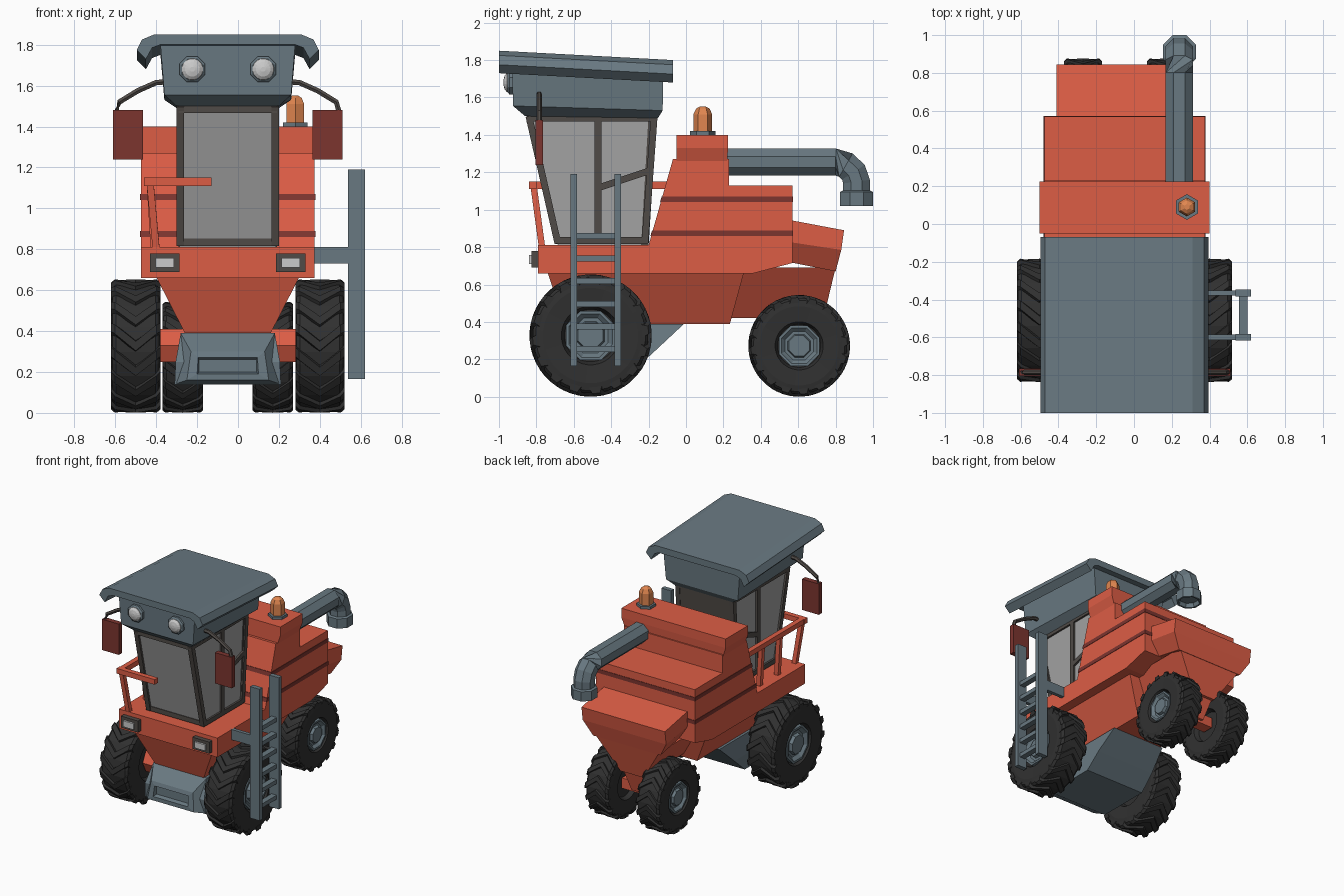
import bpy, bmesh
from math import sin, cos, pi, sqrt
from mathutils import Vector

if "Cube" in bpy.data.objects:
    bpy.data.objects.remove(bpy.data.objects["Cube"])

C = -0.05  # symmetry plane of the vehicle (the ladder widens the right side)


def material(name, r, g, b):
    m = bpy.data.materials.new(name)
    m.diffuse_color = (r, g, b, 1)
    m.use_nodes = True
    m.node_tree.nodes["Principled BSDF"].inputs["Base Color"].default_value = m.diffuse_color
    return m


RED = material("red_paint", 0.72, 0.11, 0.06)
DARK = material("dark_red", 0.2, 0.035, 0.028)
STEEL = material("blue_grey", 0.14, 0.19, 0.22)
RUBBER = material("rubber", 0.03, 0.03, 0.03)
GLASS = material("glass", 0.36, 0.36, 0.36)
TRIM = material("trim", 0.08, 0.07, 0.063)
LENS = material("lens", 0.65, 0.65, 0.62)
ORANGE = material("orange", 0.75, 0.24, 0.08)


def loft(name, mat, *shells):
    """Each shell is a list of rings with equal point counts, capped at both ends."""
    bm = bmesh.new()
    for rings in shells:
        vs = [[bm.verts.new(p) for p in ring] for ring in rings]
        n = len(vs[0])
        for a, b in zip(vs, vs[1:]):
            for i in range(n):
                j = (i + 1) % n
                bm.faces.new((a[i], a[j], b[j], b[i]))
        bm.faces.new(vs[0])
        bm.faces.new(vs[-1])
    bmesh.ops.recalc_face_normals(bm, faces=bm.faces)
    me = bpy.data.meshes.new(name)
    bm.to_mesh(me)
    bm.free()
    me.materials.append(mat)
    ob = bpy.data.objects.new(name, me)
    bpy.context.collection.objects.link(ob)
    return ob


def rect(hx, y0, y1, z0, z1=None, x=C):
    z1 = z0 if z1 is None else z1
    return [(x - hx, y0, z0), (x + hx, y0, z0), (x + hx, y1, z1), (x - hx, y1, z1)]


def box(name, mat, x0, x1, y0, y1, z0, z1):
    x, h = (x0 + x1) / 2, (x1 - x0) / 2
    return loft(name, mat, [rect(h, y0, y1, z0, x=x), rect(h, y0, y1, z1, x=x)])


def prism(name, mat, hx, yz):
    """Side profile extruded across the vehicle."""
    return loft(name, mat, [[(C + s * hx, y, z) for y, z in yz] for s in (-1, 1)])


def sweep(name, mat, path, r, n=4):
    pts = [Vector(p) for p in path]
    rings = []
    for i, p in enumerate(pts):
        t = (pts[min(i + 1, len(pts) - 1)] - pts[max(i - 1, 0)]).normalized()
        ref = Vector((0, 0, 1)) if abs(t.x) > 0.6 or abs(t.y) > 0.9 else Vector((1, 0, 0))
        u = (ref - t * ref.dot(t)).normalized()
        v = t.cross(u)
        rings.append([p + r * (u * cos(a) + v * sin(a))
                      for a in [2 * pi * (k + 0.5) / n for k in range(n)]])
    return loft(name, mat, rings)


def turned(name, mat, centre, axis, profile, n):
    """Solid of revolution; profile lists (distance along axis, radius)."""
    k = "xyz".index(axis)
    rings = []
    for d, r in profile:
        ring = []
        for i in range(n):
            a = 2 * pi * (i + 0.5) / n
            p = Vector(centre)
            p[k] += d
            p[(k + 1) % 3] += r * cos(a)
            p[(k + 2) % 3] += r * sin(a)
            ring.append(p)
        rings.append(ring)
    return loft(name, mat, rings)


# Wheels with chevron lugs and octagonal hubs
def wheel(name, x, y, R, h, hub):
    side = 1 if x > C else -1
    half = [(h * 0.6, hub), (h * 0.95, hub * 1.12), (h, R * 0.78), (h * 0.95, R * 0.9), (h * 0.8, R * 0.945)]
    prof = [(-d, r) for d, r in half] + half[::-1]
    turned(name + "_tyre", RUBBER, (x, y, R), "x", prof, 32)
    lugs = []
    for i in range(16):
        a0 = 2 * pi * i / 16
        rings = []
        for f, top in ((-1, 0.95), (-0.85, 1), (0, 1), (0.85, 1), (1, 0.95)):
            a = a0 + 0.3 * abs(f)
            rings.append([(x + f * h, y - R * r * cos(a + d), R + R * r * sin(a + d))
                          for r, d in ((0.85, -0.12), (top, -0.07), (top, 0.07), (0.85, 0.12))])
        lugs.append(rings)
    loft(name + "_lugs", RUBBER, *lugs)
    turned(name + "_hub", STEEL, (x, y, R), "x",
           [(side * h * d, hub * r) for d, r in
            ((0.4, 1), (0.9, 1.02), (0.9, 0.9), (0.7, 0.72), (0.7, 0.58), (0.9, 0.52))], 8)


for s, tag in ((-1, "left"), (1, "right")):
    wheel("front_wheel_" + tag, C + s * 0.45, -0.51, 0.327, 0.12, 0.14)
    wheel("rear_wheel_" + tag, C + s * 0.22, 0.605, 0.272, 0.1, 0.115)

# Axles
prism("front_axle", RED, 0.36, [(-0.55, 0.25), (-0.47, 0.25), (-0.43, 0.33), (-0.47, 0.41), (-0.55, 0.41), (-0.59, 0.33)])
box("rear_axle", RED, C - 0.15, C + 0.15, 0.56, 0.65, 0.24, 0.32)

# Main body, stripes, roof block and hulls
prism("main_body", RED, 0.425, [(-0.79, 0.66), (-0.79, 0.81), (-0.2, 0.81), (-0.07, 1.27), (0.23, 1.27),
                                (0.23, 1.13), (0.57, 1.13), (0.57, 0.715), (0.36, 0.66)])
for z in (0.86, 1.04):
    y0 = -0.204 + (z - 0.81) * 0.283
    prism("body_stripe", DARK, 0.428, [(y0, z), (y0 + 0.0085, z + 0.03), (0.573, z + 0.03), (0.573, z)])
loft("engine_cover", RED, [rect(0.425, -0.05, 0.22, 1.26), rect(0.45, -0.05, 0.225, 1.33), rect(0.45, -0.05, 0.225, 1.4)])
loft("belly", RED, [rect(0.35, -0.74, 0.31, 0.665), rect(0.21, -0.65, 0.235, 0.39)])
loft("rear_hood", RED, [rect(0.29, 0.5, 0.8, 0.73, 0.67), rect(0.36, 0.5, 0.83, 0.835, 0.785),
                        rect(0.36, 0.5, 0.845, 0.955, 0.89)])
loft("rear_hull", RED, [rect(0.28, 0.2, 0.8, 0.69), rect(0.1, 0.22, 0.735, 0.42)])
loft("rear_leg", RED, [rect(0.1, 0.48, 0.72, 0.45), rect(0.05, 0.54, 0.67, 0.26)])

# Feeder housing with a recessed front frame
loft("feeder_housing", STEEL, [rect(0.26, -0.7, -0.28, 0.14), rect(0.255, -0.71, -0.16, 0.25), rect(0.23, -0.64, -0.01, 0.39)])
loft("feeder_frame", STEEL, [
    [(C + x, y, z) for x, y, z in ((-a, yb, zb), (a, yb, zb), (b, yt, zt), (-b, yt, zt))]
    for a, b, yb, yt, zb, zt in ((0.26, 0.23, -0.69, -0.64, 0.14, 0.39), (0.2, 0.18, -0.76, -0.74, 0.16, 0.3),
                                 (0.15, 0.145, -0.76, -0.75, 0.19, 0.27), (0.14, 0.14, -0.73, -0.73, 0.2, 0.26))])

# Cab glass, back wall and frame bars
loft("cab_glass", GLASS, [rect(0.235, -0.685, -0.21, 0.81), rect(0.235, -0.845, -0.17, 1.51)])
loft("cab_back_wall", TRIM, [rect(0.24, -0.24, -0.2, 0.81), rect(0.24, -0.2, -0.155, 1.51)])
bw = 0.036 / sqrt(2)
for s in (-1, 1):
    x = C + s * 0.232
    for ya, za, yb, zb in ((-0.685, 0.82, -0.84, 1.5), (-0.22, 0.82, -0.17, 1.5), (-0.47, 0.82, -0.47, 1.5),
                           (-0.685, 0.835, -0.22, 0.835), (-0.84, 1.49, -0.17, 1.49), (-0.46, 1.12, -0.19, 1.21)):
        sweep("cab_frame_side", TRIM, [(x, ya, za), (x, yb, zb)], bw)
for y, z in ((-0.682, 0.835), (-0.835, 1.485)):
    sweep("cab_frame_cross", TRIM, [(C - 0.24, y, z), (C + 0.24, y, z)], bw)

# Light box and curled roof
loft("light_box", STEEL, [rect(0.25, -0.86, -0.15, 1.5, 1.49), rect(0.31, -0.925, -0.125, 1.555, 1.53),
                          rect(0.33, -0.93, -0.12, 1.81, 1.76)])
half = [(0.36, 1.85), (0.42, 1.825), (0.445, 1.775), (0.4, 1.73), (0.37, 1.785), (0.33, 1.8)]
section = half + [(-x, z) for x, z in reversed(half)]
loft("roof", STEEL, [[(C + x, y, z + dz) for x, z in section] for y, dz in ((-1, 0), (-0.07, -0.05))])

# Paired lamps and mirrors
for s in (-1, 1):
    lx = C + s * 0.173
    turned("roof_lamp_rim", STEEL, (lx, -0.9, 1.68), "y", [(0, 0.068), (-0.045, 0.068), (-0.055, 0.055)], 8)
    turned("roof_lamp_lens", LENS, (lx, -0.94, 1.68), "y", [(0, 0.056), (-0.018, 0.052), (-0.03, 0.036), (-0.036, 0.012)], 16)
    hx = C + s * 0.308
    box("headlight_housing", TRIM, hx - 0.073, hx + 0.073, -0.825, -0.78, 0.69, 0.78)
    box("headlight_lens", LENS, hx - 0.045, hx + 0.045, -0.84, -0.81, 0.71, 0.757)
    box("mirror", DARK, C + s * 0.487 - 0.073, C + s * 0.487 + 0.073, -0.805, -0.765, 1.24, 1.48)
    sweep("mirror_arm", TRIM, [(C + s * x, -0.785, z) for x, z in
                               ((0.28, 1.62), (0.35, 1.615), (0.44, 1.575), (0.53, 1.52), (0.545, 1.47))], 0.015, 6)

# Left side handrail
sweep("handrail_front", RED, [(-0.46, -0.82, 1.13), (-0.13, -0.82, 1.13)], 0.028)
sweep("handrail_side", RED, [(-0.435, -0.835, 1.13), (-0.435, -0.08, 1.13)], 0.028)
for x, yb, yt in ((-0.4, -0.77, -0.815), (-0.41, -0.54, -0.54), (-0.41, -0.32, -0.32)):
    sweep("handrail_post", RED, [(x, yb, 0.8), (-0.43, yt, 1.13)], 0.024)

# Ladder on the right
for y in (-0.6, -0.365):
    box("ladder_rail", STEEL, 0.537, 0.62, y - 0.018, y + 0.018, 0.165, 1.19)
    box("ladder_bracket", STEEL, 0.36, 0.55, y - 0.014, y + 0.014, 0.73, 0.81)
for i in range(6):
    z = 0.255 + 0.121 * i
    box("ladder_rung", STEEL, 0.557, 0.602, -0.6, -0.365, z - 0.016, z + 0.016)

# Unloading pipe and spout
sweep("unloading_pipe", STEEL, [(0.24, 0.15, 1.255), (0.24, 0.8, 1.255), (0.24, 0.855, 1.238), (0.24, 0.895, 1.2),
                                (0.24, 0.912, 1.15), (0.24, 0.912, 1.08)], 0.078, 8)
turned("pipe_spout", STEEL, (0.24, 0.912, 1.02), "z", [(0.03, 0.07), (0, 0.08), (0, 0.095), (0.075, 0.095), (0.082, 0.08)], 8)

# Beacon
turned("beacon_base", STEEL, (0.28, 0.09, 1.39), "z", [(0, 0.068), (0.03, 0.068)], 6)
turned("beacon_light", ORANGE, (0.28, 0.09, 1.41), "z", [(0, 0.05), (0.1, 0.05), (0.13, 0.036), (0.142, 0.015)], 6)
